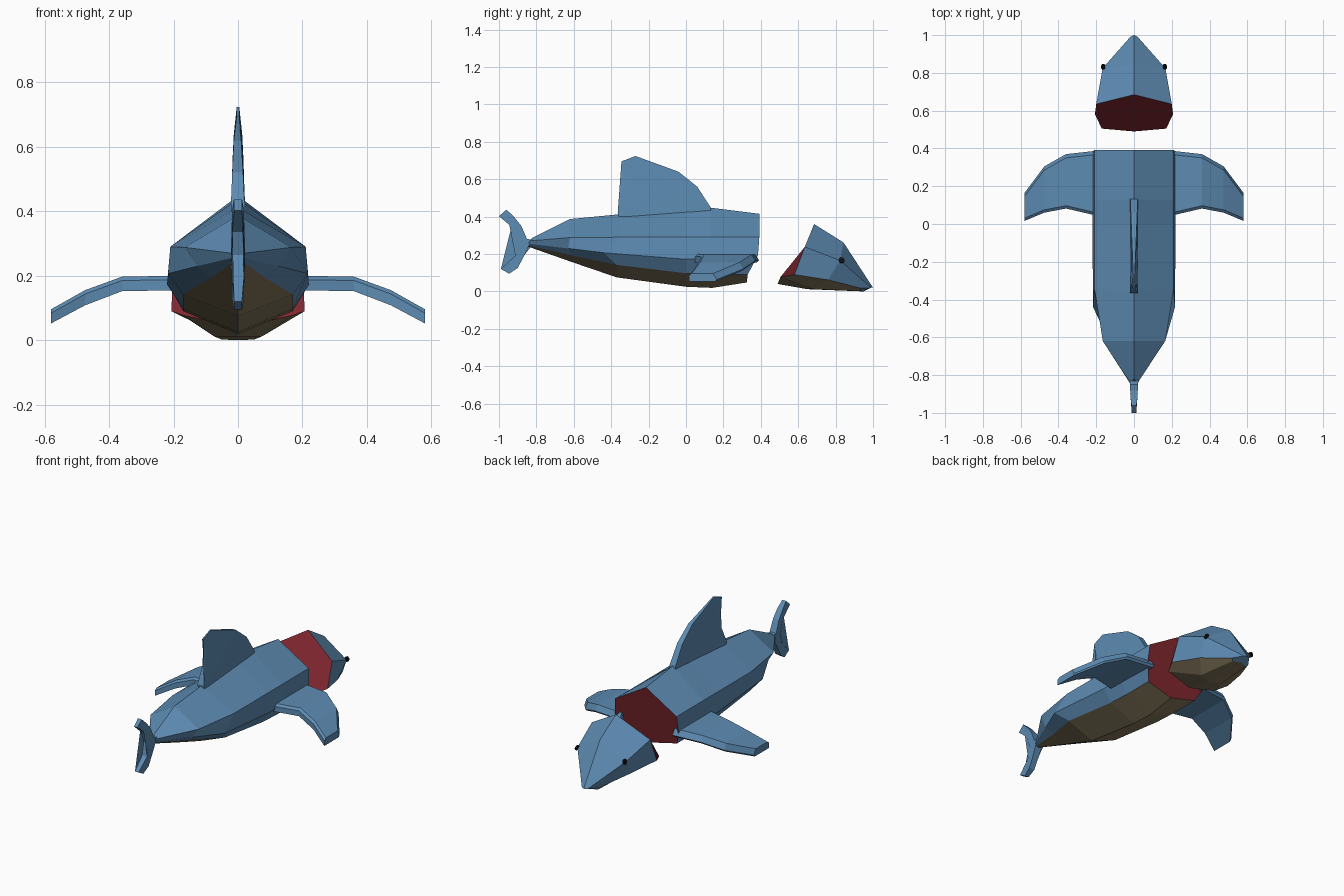
import bpy, bmesh

if "Cube" in bpy.data.objects:
    bpy.data.objects.remove(bpy.data.objects["Cube"])

def mat(name, c):
    m = bpy.data.materials.new(name)
    m.diffuse_color = (*c, 1)
    m.use_nodes = True
    m.node_tree.nodes["Principled BSDF"].inputs["Base Color"].default_value = m.diffuse_color
    return m

BLUE = mat("blue", (0.11, 0.26, 0.45))
BROWN = mat("brown", (0.24, 0.19, 0.11))
RED = mat("red", (0.22, 0.02, 0.028))
BLACK = mat("black", (0.005, 0.005, 0.005))

def finish(name, bm, mats):
    bmesh.ops.remove_doubles(bm, verts=bm.verts[:], dist=0.001)
    bmesh.ops.recalc_face_normals(bm, faces=bm.faces[:])
    me = bpy.data.meshes.new(name)
    bm.to_mesh(me)
    bm.free()
    for m in mats:
        me.materials.append(m)
    ob = bpy.data.objects.new(name, me)
    bpy.context.collection.objects.link(ob)
    return ob

def loft(name, sections, cap_at, strip_mats=None, mirror=False):
    """Skin closed sections; cap_at gives the material index of each end cap."""
    bm = bmesh.new()
    rings = [[bm.verts.new(p) for p in s] for s in sections]
    n = len(rings[0])
    for a, b in zip(rings, rings[1:]):
        for i in range(n):
            j = (i + 1) % n
            f = bm.faces.new((a[i], a[j], b[j], b[i]))
            f.material_index = strip_mats[i] if strip_mats else 0
    for r, m in zip((rings[0], rings[-1]), cap_at):
        bm.faces.new(r).material_index = m
    return finish(name, bm, (BLUE, BROWN, RED))

def whole(half):
    """Complete a half section running from top ridge to belly line."""
    return half + [(-x, y, z) for x, y, z in half[-2:0:-1]]

# body: half sections ridge, shoulder, flank, belly edge, belly centre
body = [
    [(0, -.82, .288), (.02, -.84, .27), (.02, -.845, .255), (.012, -.845, .245), (0, -.845, .24)],
    [(0, -.62, .387), (.165, -.62, .288), (.125, -.63, .23), (.085, -.61, .193), (0, -.61, .157)],
    [(0, -.36, .412), (.21, -.34, .29), (.217, -.44, .207), (.17, -.37, .142), (0, -.37, .075)],
    [(0, 0, .438), (.21, 0, .29), (.22, 0, .172), (.17, 0, .097), (0, 0, .025)],
    [(0, .13, .448), (.21, .13, .29), (.22, .14, .178), (.17, .14, .09), (0, .14, .019)],
    [(0, .392, .415), (.21, .392, .29), (.218, .385, .195), (.17, .33, .09), (0, .325, .048)],
]
loft("body", [whole(s) for s in body], (0, 2), [0, 0, 0, 1, 1, 0, 0, 0])

# severed head, cut face first
head = [
    [(0, .685, .36), (.2, .635, .238), (.207, .58, .09), (.17, .505, .077), (0, .49, .04)],
    [(0, .842, .262), (.166, .825, .165), (.15, .76, .062), (.075, .68, .012), (0, .65, .012)],
    [(0, 1.0, .02), (.02, .99, .02), (.06, .935, .017), (.05, .93, .002), (0, .95, 0)],
]
loft("head", [whole(s) for s in head], (2, 0), [0, 0, 1, 1, 1, 1, 0, 0])

# eyes
for side, label in ((1, "right"), (-1, "left")):
    bpy.ops.mesh.primitive_cylinder_add(vertices=6, radius=.016, depth=.012,
                                        location=(side * .163, .832, .166),
                                        rotation=(0, 1.5708 - side * .35, 0))
    bpy.context.object.name = label + "_eye"
    bpy.context.object.data.materials.append(BLACK)

# flat vertical fins: profile in y, z with half thickness per point
def fin(name, pts):
    bm = bmesh.new()
    sides = [[bm.verts.new((s * t, y, z)) for y, z, t in pts] for s in (1, -1)]
    for s in sides:
        bm.faces.new(s)
    n = len(pts)
    for i in range(n):
        j = (i + 1) % n
        bm.faces.new((sides[0][i], sides[0][j], sides[1][j], sides[1][i]))
    bmesh.ops.triangulate(bm, faces=[f for f in bm.faces if len(f.verts) > 4])
    return finish(name, bm, (BLUE,))

fin("dorsal_fin", [(.14, .40, .02), (.13, .452, .02), (.06, .56, .017), (-.04, .64, .013),
                   (-.27, .724, .004), (-.345, .695, .004), (-.325, .62, .013),
                   (-.32, .52, .018), (-.365, .42, .022), (-.36, .39, .022)])
fin("tail_fin", [(-.80, .275, .022), (-.85, .28, .022), (-.88, .35, .02), (-.92, .40, .018),
                 (-.96, .437, .013), (-1.0, .402, .012), (-.92, .335, .018), (-.895, .265, .02),
                 (-.915, .19, .018), (-.99, .12, .012), (-.945, .095, .013), (-.90, .125, .018),
                 (-.86, .20, .02), (-.84, .245, .022)])

# drooping side fins: x, leading y, trailing y, top z, bottom z
stations = [(.18, .39, .04, .2, .155), (.36, .37, .082, .197, .152),
            (.475, .305, .06, .155, .108), (.58, .165, .016, .096, .052)]
for s, label in ((1, "right"), (-1, "left")):
    loft(label + "_side_fin",
         [[(s * x, a - .02, t), (s * x, a, b + .012), (s * x, a - .01, b),
           (s * x, c, b), (s * x, c, t - .012), (s * x, c + .015, t)]
          for x, a, c, t, b in stations], (0, 0))
